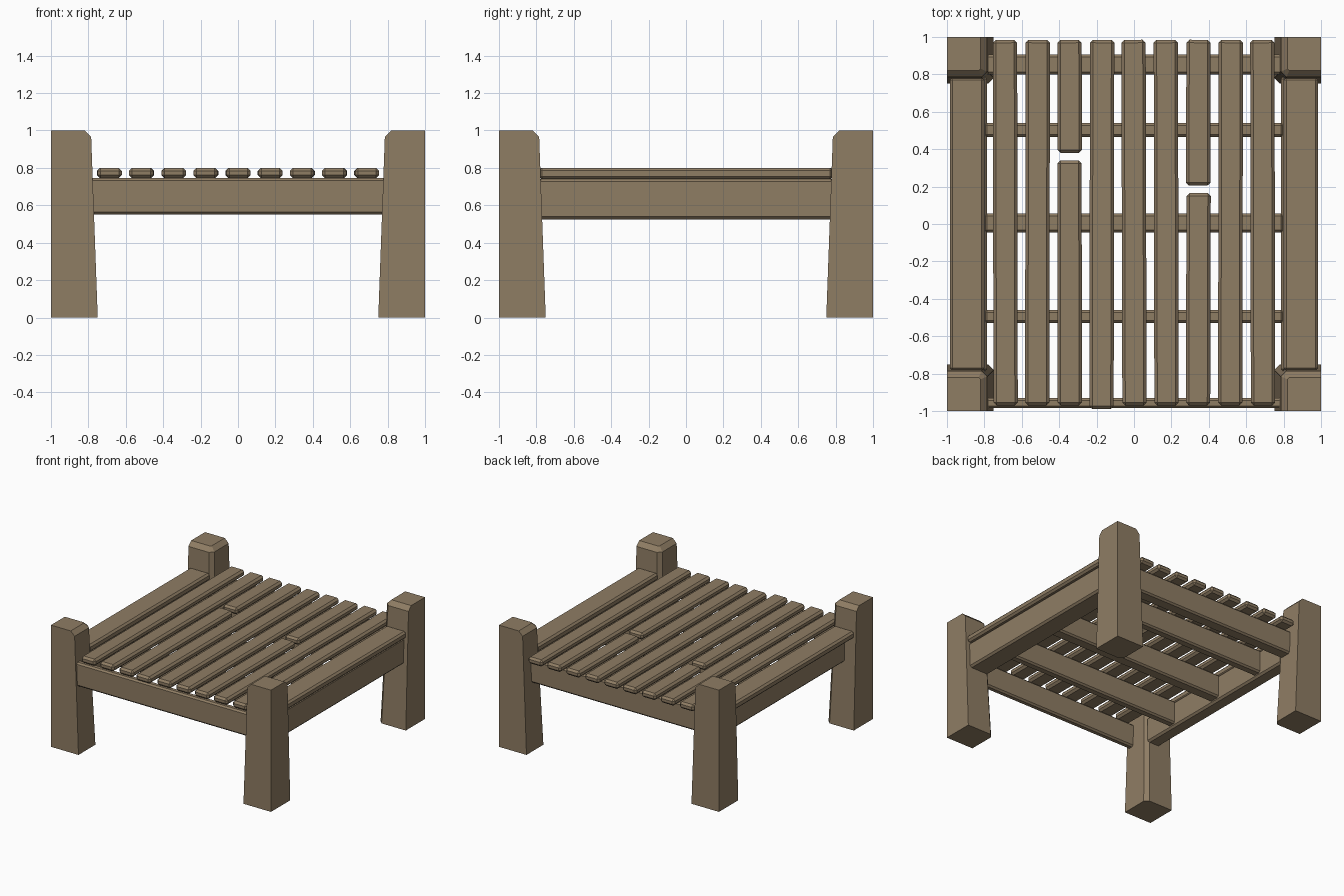
import bpy
import bmesh
import math

cube = bpy.data.objects.get("Cube")
if cube:
    bpy.data.objects.remove(cube, do_unlink=True)

wood = bpy.data.materials.new("weathered brown wood")
wood.use_nodes = True
COLOUR = (0.275, 0.205, 0.127, 1)
wood.diffuse_color = COLOUR
wood.node_tree.nodes["Principled BSDF"].inputs["Base Color"].default_value = COLOUR


def finish(name, bm):
    bmesh.ops.recalc_face_normals(bm, faces=bm.faces[:])
    mesh = bpy.data.meshes.new(name)
    bm.to_mesh(mesh)
    bm.free()
    mesh.materials.append(wood)
    obj = bpy.data.objects.new(name, mesh)
    bpy.context.collection.objects.link(obj)
    return obj


def plank(name, xs, ys, zs, bevel=0.015, turn=0.0):
    """Chamfered board spanning the given ranges, optionally turned about z."""
    bm = bmesh.new()
    bmesh.ops.create_cube(bm, size=1)
    size = [r[1] - r[0] for r in (xs, ys, zs)]
    bmesh.ops.scale(bm, vec=size, verts=bm.verts[:])
    bmesh.ops.bevel(bm, geom=bm.edges[:], offset=bevel, segments=1, affect='EDGES')
    obj = finish(name, bm)
    obj.location = [sum(r) / 2 for r in (xs, ys, zs)]
    obj.rotation_euler.z = math.radians(turn)
    return obj


def leg(name, sx, sy):
    """Tapered post with square outer corner and chamfered inner corner and top."""
    bm = bmesh.new()
    rings = []
    for z, side, cut in ((0, 0.25, 0.03), (0.965, 0.215, 0.03), (1, 0.18, 0.01)):
        a, b = 1 - side, 1 - side + cut
        outline = ((1, 1), (a, 1), (a, b), (b, a), (1, a))
        rings.append([bm.verts.new((sx * x, sy * y, z)) for x, y in outline])
    bm.faces.new(rings[0])
    bm.faces.new(rings[-1])
    for low, high in zip(rings, rings[1:]):
        for i in range(5):
            j = (i + 1) % 5
            bm.faces.new((low[i], low[j], high[j], high[i]))
    finish(name, bm)


# Corner posts
for sx, side in ((1, "left"), (-1, "right")):
    for sy, end in ((-1, "front"), (1, "back")):
        leg(f"{end}_{side}_leg", sx, sy)

# Side rails: a cap plank over an upright board
for sx, side, outer in ((1, "left", 0.965), (-1, "right", 0.90)):
    plank(f"{side}_rail_cap", sorted((sx * 0.80, sx * 0.985)), (-0.785, 0.785), (0.74, 0.80))
    plank(f"{side}_rail_board", sorted((sx * 0.785, sx * outer)), (-0.79, 0.79), (0.525, 0.742))

# Cross beams under the slats
for i, ys in enumerate(((-0.985, -0.93), (-0.53, -0.46), (-0.045, 0.055),
                        (0.465, 0.54), (0.80, 0.905))):
    plank(f"cross_beam_{i + 1}", (-0.80, 0.80), ys, (0.55, 0.745), 0.013)

# Deck slats, two of them broken across
PITCH = 0.172
BREAKS = {2: (0.34, 0.38), 6: (0.165, 0.205)}
TURNS = (0.1, -0.1, 0.1, -0.1, 0.15, 0.1, -0.15, -0.1, 0.1)
for i, turn in enumerate(TURNS):
    x = (i - 4) * PITCH
    xs = (x - 0.065, x + 0.065)
    front = -0.99 if i == 3 else -0.97
    if i in BREAKS:
        gap_front, gap_back = BREAKS[i]
        plank(f"slat_{i + 1}_front", xs, (front, gap_front), (0.745, 0.80), 0.016, turn)
        plank(f"slat_{i + 1}_back", xs, (gap_back, 0.985), (0.745, 0.80), 0.016, turn)
    else:
        plank(f"slat_{i + 1}", xs, (front, 0.985), (0.745, 0.80), 0.016, turn)
